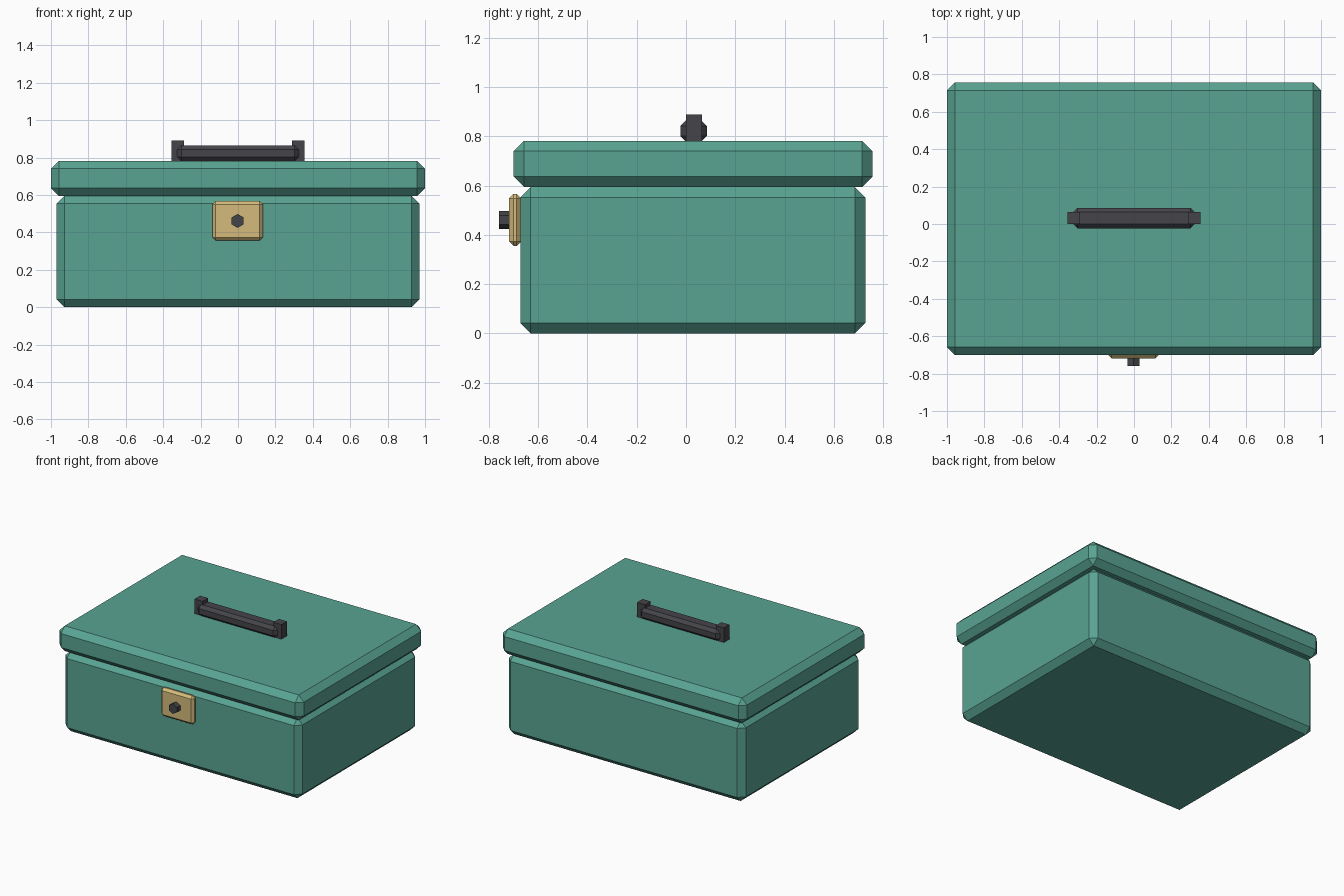
import bpy
import math

cube = bpy.data.objects.get("Cube")
if cube:
    bpy.data.objects.remove(cube, do_unlink=True)


def material(name, colour):
    mat = bpy.data.materials.new(name)
    mat.use_nodes = True
    mat.diffuse_color = (*colour, 1)
    mat.node_tree.nodes["Principled BSDF"].inputs["Base Color"].default_value = (*colour, 1)
    return mat


teal = material("teal", (0.10, 0.37, 0.29))
brass = material("brass", (0.66, 0.50, 0.20))
charcoal = material("charcoal", (0.06, 0.06, 0.068))


def box(name, low, high, mat, chamfer=0):
    """Box between two corners, with flat chamfered edges."""
    centre = [(a + b) / 2 for a, b in zip(low, high)]
    bpy.ops.mesh.primitive_cube_add(size=1, location=centre)
    obj = bpy.context.object
    obj.name = name
    obj.scale = [b - a for a, b in zip(low, high)]
    bpy.ops.object.transform_apply(location=False, rotation=False, scale=True)
    obj.data.materials.append(mat)
    if chamfer:
        bevel = obj.modifiers.new("chamfer", "BEVEL")
        bevel.width = chamfer
        bevel.segments = 1
    return obj


# Case
box("case_body", (-0.97, -0.673, 0), (0.97, 0.728, 0.595), teal, 0.042)
box("case_lid", (-1, -0.70, 0.595), (1, 0.757, 0.782), teal, 0.042)

# Latch with its hexagonal knob
box("latch_plate", (-0.137, -0.718, 0.355), (0.134, -0.67, 0.567), brass, 0.018)
bpy.ops.mesh.primitive_cylinder_add(vertices=6, radius=0.037, depth=0.06,
                                    location=(-0.002, -0.729, 0.461),
                                    rotation=(math.pi / 2, 0, 0))
knob = bpy.context.object
knob.name = "latch_knob"
knob.data.materials.append(charcoal)

# Carry handle
box("handle_bar", (-0.325, -0.023, 0.78), (0.325, 0.085, 0.864), charcoal, 0.022)
for side, x in (("right", -0.322), ("left", 0.322)):
    box(f"handle_post_{side}", (x - 0.033, 0, 0.775), (x + 0.033, 0.064, 0.89), charcoal)
